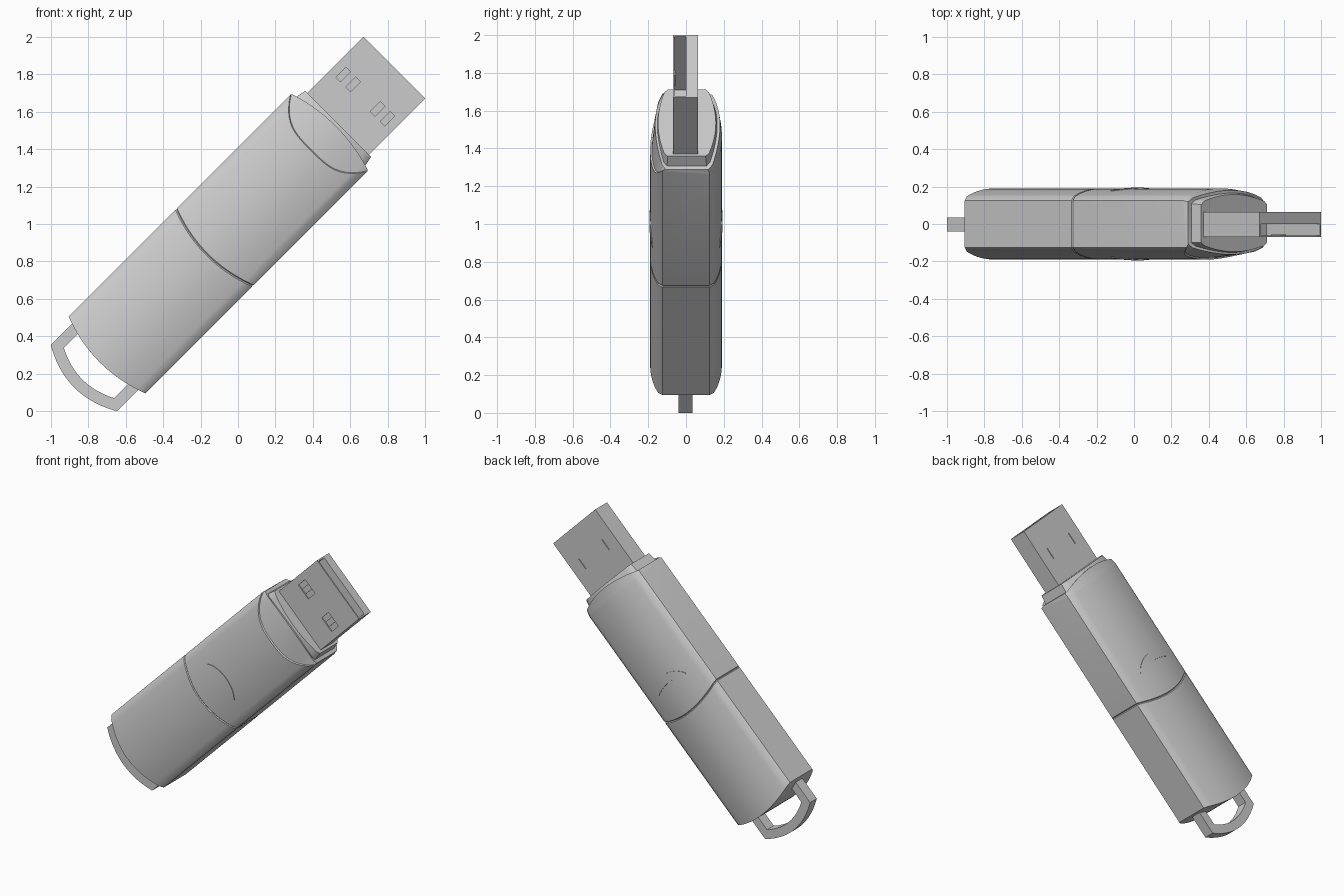
import bpy, bmesh, math
from mathutils import Vector

if "Cube" in bpy.data.objects:
    bpy.data.objects.remove(bpy.data.objects["Cube"])

R2 = math.sqrt(2)

def P(u, v, w):
    # stick axes (along, across, thickness) -> world, leaning 45 degrees
    return Vector(((u + v) / R2, w, 1 + (u - v) / R2))

def finish(name, verts, faces, smooth=False):
    bm = bmesh.new()
    vs = [bm.verts.new(p) for p in verts]
    for f in faces:
        bm.faces.new([vs[i] for i in f])
    bmesh.ops.recalc_face_normals(bm, faces=bm.faces)
    me = bpy.data.meshes.new(name)
    bm.to_mesh(me)
    bm.free()
    ob = bpy.data.objects.new(name, me)
    bpy.context.collection.objects.link(ob)
    bpy.ops.object.select_all(action='DESELECT')
    ob.select_set(True)
    bpy.context.view_layer.objects.active = ob
    if smooth:
        bpy.ops.object.shade_smooth_by_angle(angle=math.radians(25))
    return ob

def box(name, u, v, w):
    pts = [P(a, b, c) for a in u for b in v for c in w]
    return finish(name, pts, [(0, 1, 3, 2), (4, 6, 7, 5), (0, 4, 5, 1),
                              (2, 3, 7, 6), (0, 2, 6, 4), (1, 5, 7, 3)])

def surf(v):
    return 0.19 - 0.043 * (v / 0.265) ** 2

# Body: one loft with domed faces, grooved seam, front scoop and stepped lip
N = 20
half = [(-0.29, 0.125)]
half += [(v, surf(v)) for v in (-0.265 + 0.53 * i / N for i in range(N + 1))]
half += [(0.29, 0.125)]
H = len(half)
section = [(v, -w) for v, w in half] + [(v, w) for v, w in reversed(half)]

def bulge(v):
    return 1 - (v / 0.29) ** 2

def low(offset):
    return lambda v, front: offset - 0.055 * bulge(v)

def scoop(offset):
    return lambda v, front: offset + (0.553 + 0.133 * abs(v / 0.29) ** 3.5 if front else 0.66)

def rim(v, front):
    return 0.695 + 0.045 * bulge(v)

# (position along stick, width scale, front thickness scale, back thickness scale)
stations = [
    (low(-0.99), 1, 1, 1),
    (low(-0.183), 1, 1, 1),
    (low(-0.177), 0.985, 0.975, 0.975),
    (low(-0.171), 1, 1, 1),
    (scoop(0), 1, 1, 1),
    (scoop(0.005), 0.995, 0.95, 0.995),
    (rim, 0.985, 0.86, 0.95),
    (rim, 0.9, 0.8, 0.87),
    (lambda v, front: 0.757, 0.86, 0.78, 0.83),
]
verts, faces = [], []
M = len(section)
for f, sv, sf, sb in stations:
    for v, w in section:
        front = w < 0
        verts.append(P(f(v, front), v * sv, w * (sf if front else sb)))
for s in range(len(stations) - 1):
    for i in range(M):
        j = (i + 1) % M
        faces.append((s * M + i, s * M + j, (s + 1) * M + j, (s + 1) * M + i))
for base in (0, (len(stations) - 1) * M):
    for i in range(H - 1):
        faces.append((base + i, base + i + 1, base + M - 2 - i, base + M - 1 - i))
finish("body", verts, faces, True)

# Crescent inlays on both broad faces
K = 16
for name, side in (("front_crescent", -1), ("back_crescent", 1)):
    verts, faces = [], []
    for i in range(K + 1):
        t = -1 + 2 * i / K
        v = 0.15 * t
        outer = -0.018 + 0.075 * (1 - t * t) ** 0.8
        inner = -0.026 + 0.026 * (1 - t * t)
        for u in (outer, inner):
            for d in (0.004, -0.01):
                verts.append(P(u, v, side * (surf(v) + d)))
    for i in range(K):
        a, b = 4 * i, 4 * i + 4
        for p, q in ((0, 1), (1, 3), (3, 2), (2, 0)):
            faces.append((a + p, a + q, b + q, b + p))
    faces += [(0, 1, 3, 2), (4 * K, 4 * K + 1, 4 * K + 3, 4 * K + 2)]
    finish(name, verts, faces, True)

# Key loop at the lower end
outer = [(-0.95, -0.25), (-1.165, -0.25)]
inner = [(-0.95, -0.19), (-1.126, -0.19)]
for i in range(1, 12):
    t = -1 + i / 6
    outer.append((-1.165 - 0.072 * (1 - t * t), 0.25 * t))
    inner.append((-1.126 - 0.05 * (1 - t * t), 0.19 * t))
outer += [(-1.165, 0.25), (-0.95, 0.25)]
inner += [(-1.126, 0.19), (-0.95, 0.19)]
verts, faces = [], []
for o, n in zip(outer, inner):
    verts += [P(*o, -0.04), P(*o, 0.035), P(*n, 0.035), P(*n, -0.04)]
for i in range(len(outer) - 1):
    for k in range(4):
        l = (k + 1) % 4
        faces.append((4 * i + k, 4 * i + l, 4 * i + 4 + l, 4 * i + 4 + k))
e = len(verts) - 4
faces += [(0, 1, 2, 3), (e, e + 1, e + 2, e + 3)]
finish("key_loop", verts, faces)

# Connector: shell with a cavity in the front half and contact windows
plug = box("connector", (0.70, 1.181), (-0.233, 0.233), (-0.07, 0.063))
cutters = [box("cavity_cutter", (0.78, 1.3), (-0.223, 0.223), (-0.061, 0.0))]
for s in (-1, 1):
    c = s * 0.13
    cutters.append(box("window_cutter", (0.925, 1.0), (c - 0.055, c + 0.055), (-0.1, -0.03)))
    cutters.append(box("slit_cutter", (0.92, 1.0), (c - 0.003, c + 0.003), (0.055, 0.1)))
for c in cutters:
    m = plug.modifiers.new("cut", 'BOOLEAN')
    m.operation = 'DIFFERENCE'
    m.solver = 'EXACT'
    m.object = c
    c.hide_render = True
bpy.context.view_layer.objects.active = plug
for m in list(plug.modifiers):
    bpy.ops.object.modifier_apply(modifier=m.name)
for c in cutters:
    bpy.data.objects.remove(c, do_unlink=True)

# Spring tabs inside the windows
for name, s in (("left_spring_tab", -1), ("right_spring_tab", 1)):
    c = s * 0.13
    box(name, (0.925, 1.0), (c - 0.02, c + 0.02), (-0.062, -0.055))
